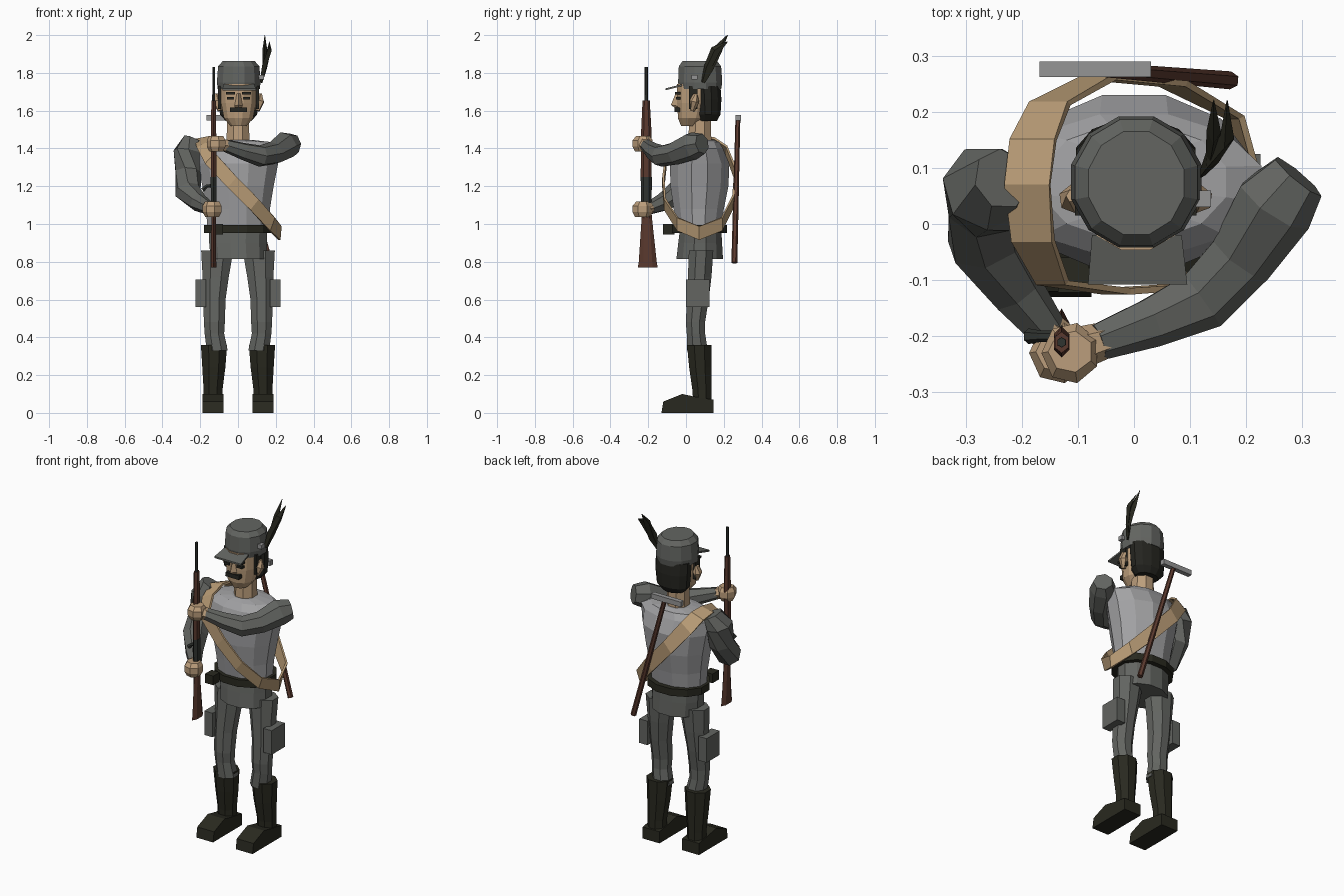
import bpy, bmesh, math
from mathutils import Vector


def mat(name, r, g, b):
    m = bpy.data.materials.new(name)
    m.diffuse_color = (r, g, b, 1)
    return m


VEST = mat("light grey cloth", .36, .36, .37)
CLOTH = mat("grey green cloth", .125, .13, .12)
DARK = mat("dark leather", .022, .022, .014)
HAIR = mat("black brown hair", .018, .018, .014)
SKIN = mat("skin", .50, .34, .20)
STRAP = mat("tan strap", .48, .33, .18)
WOOD = mat("red brown wood", .105, .042, .028)
STEEL = mat("grey steel", .30, .30, .30)
GUN = mat("gun metal", .03, .034, .03)


def make(name, bm, material):
    bmesh.ops.recalc_face_normals(bm, faces=bm.faces)
    me = bpy.data.meshes.new(name)
    bm.to_mesh(me)
    bm.free()
    me.materials.append(material)
    ob = bpy.data.objects.new(name, me)
    bpy.context.collection.objects.link(ob)
    return ob


def skin_rings(name, rings, material, closed=False):
    """Join rings of points with quads; cap the ends unless the rings form a loop."""
    bm = bmesh.new()
    vs = [[bm.verts.new(p) for p in r] for r in rings]
    n = len(vs[0])
    pairs = list(zip(vs, vs[1:])) + ([(vs[-1], vs[0])] if closed else [])
    for a, b in pairs:
        for i in range(n):
            j = (i + 1) % n
            bm.faces.new((a[i], a[j], b[j], b[i]))
    if not closed:
        bm.faces.new(vs[0])
        bm.faces.new(vs[-1])
    return make(name, bm, material)


def loft(name, sections, material, n=10, turn=0.5):
    """Stacked ellipses: (x centre, y front, y back, z, x radius)."""
    rings = []
    for cx, y0, y1, z, rx in sections:
        angs = [2 * math.pi * (i + turn) / n for i in range(n)]
        rings.append([(cx + rx * math.cos(a), (y0 + y1) / 2 + (y1 - y0) / 2 * math.sin(a), z)
                      for a in angs])
    return skin_rings(name, rings, material)


def tube(name, path, radii, material, n=7, flat=1.0):
    """Tapered limb along a path."""
    pts = [Vector(p) for p in path]
    rings = []
    for i, p in enumerate(pts):
        d = (pts[min(i + 1, len(pts) - 1)] - pts[max(i - 1, 0)]).normalized()
        q = d.to_track_quat('Z', 'Y')
        rings.append([p + q @ Vector((radii[i] * flat * math.cos(2 * math.pi * k / n),
                                      radii[i] * math.sin(2 * math.pi * k / n), 0)) for k in range(n)])
    return skin_rings(name, rings, material)


def box(name, lo, hi, material):
    rings = [[(lo[0], lo[1], z), (hi[0], lo[1], z), (hi[0], hi[1], z), (lo[0], hi[1], z)]
             for z in (lo[2], hi[2])]
    return skin_rings(name, rings, material)


def extrude_x(name, yz, x0, x1, material):
    return skin_rings(name, [[(x, y, z) for y, z in yz] for x in (x0, x1)], material)


def mirror(ob):
    m = ob.modifiers.new("mirror", 'MIRROR')
    m.use_axis = (True, False, False)
    return ob


# Legs, boots, shoes and thigh pouches
mirror(loft("trouser_leg", [(-.11, .0, .12, .33, .06), (-.125, .0, .105, .42, .056),
                            (-.125, -.005, .105, .48, .06), (-.125, .0, .125, .60, .064),
                            (-.118, .005, .14, .72, .075), (-.11, .01, .15, .86, .092)], CLOTH, 8))
mirror(loft("boot_shaft", [(-.132, .035, .14, .03, .056), (-.132, .03, .14, .12, .054),
                           (-.128, .012, .14, .24, .066), (-.127, .0, .14, .36, .075)], DARK, 8))
mirror(extrude_x("shoe", [(-.13, 0), (.145, 0), (.145, .07), (.05, .085), (-.02, .10), (-.12, .06)],
                 -.188, -.076, DARK))
mirror(box("thigh_pouch", (-.225, .0, .56), (-.17, .125, .705), CLOTH))

# Jacket skirt, belt and torso
loft("jacket_skirt", [(.005, -.055, .20, .815, .155), (.0, -.045, .195, .90, .158),
                      (.0, -.035, .19, .98, .16)], CLOTH, 12)
loft("belt", [(.0, -.08, .222, .952, .186), (.0, -.08, .222, .995, .186)], DARK, 12)
box("belt_pouch", (-.135, -.122, .945), (-.08, -.06, 1.0), DARK)
loft("torso", [(.0, -.055, .19, .98, .168), (.0, -.07, .205, 1.08, .175), (.0, -.088, .23, 1.2, .195),
               (.0, -.09, .235, 1.32, .22), (.0, -.06, .20, 1.40, .235), (.0, -.03, .18, 1.435, .17),
               (.0, .0, .15, 1.445, .08)], VEST, 12)

# Neck and head
loft("neck", [(.0, .005, .14, 1.42, .066), (.0, .015, .135, 1.58, .062)], SKIN, 8)
loft("head", [(.003, -.028, .07, 1.52, .045), (.003, -.045, .11, 1.56, .08),
              (.003, -.05, .14, 1.64, .096), (.003, -.05, .15, 1.74, .098)], SKIN, 12)
loft("hair", [(.003, .06, .165, 1.545, .07), (.003, .05, .185, 1.58, .102),
              (.003, .045, .19, 1.66, .11), (.003, .04, .185, 1.73, .11)], HAIR, 12)
for s in (-1, 1):
    x = .003 + s * .1
    box("sideburn", (x - .008, .015, 1.61), (x + .008, .06, 1.73), HAIR)
    tube("ear", [(x, .035, 1.60), (x + s * .012, .045, 1.65), (x + s * .012, .05, 1.69)],
         [.012, .026, .012], SKIN, 6)
    e = .003 + s * .042
    box("eye", (e - .018, -.054, 1.658), (e + .018, -.03, 1.672), HAIR)
    box("eyebrow", (e - .024, -.057, 1.686), (e + .024, -.03, 1.698), HAIR)
skin_rings("nose", [[(-.008, -.045, 1.69), (.014, -.045, 1.69), (.003, -.056, 1.69)],
                    [(-.02, -.045, 1.625), (.026, -.045, 1.625), (.003, -.08, 1.63)],
                    [(-.012, -.045, 1.612), (.018, -.045, 1.612), (.003, -.058, 1.615)]], SKIN)
extrude_x("moustache", [(-.062, 1.592), (-.03, 1.592), (-.03, 1.616), (-.06, 1.616)], -.042, .048, HAIR)

# Cap with peak, clip and feathers
loft("cap", [(.004, -.04, .19, 1.715, .115), (.004, -.046, .196, 1.75, .12),
             (.004, -.042, .19, 1.835, .113), (.004, -.022, .168, 1.862, .088)], CLOTH, 12)
skin_rings("cap_peak", [[(-.075, -.02, z + .022), (-.082, -.108, z), (.095, -.108, z), (.085, -.02, z + .022)]
                        for z in (1.708, 1.718)], CLOTH)
box("cap_clip", (.105, .03, 1.765), (.137, .06, 1.79), STEEL)
for tipx, tipz, dy in ((.142, 2.0, 0), (.166, 1.965, -.01)):
    tube("feather", [(.122, .09, 1.75), (.14, .125 + dy, 1.83), (tipx, .165 + dy, 1.92),
                     (tipx, .22, tipz)], [.012, .024, .026, .002], DARK, 4, .5)

# Arms and hands
tube("right_sleeve", [(-.235, .08, 1.445), (-.265, .065, 1.38), (-.265, .04, 1.27), (-.265, -.03, 1.17),
                      (-.21, -.12, 1.115), (-.155, -.19, 1.085)],
     [.055, .078, .072, .07, .05, .036], CLOTH)
tube("left_sleeve", [(.292, .085, 1.425), (.25, .035, 1.415), (.19, -.06, 1.375), (.12, -.135, 1.36),
                     (.03, -.175, 1.385), (-.065, -.21, 1.415)],
     [.055, .075, .062, .058, .046, .034], CLOTH)
for name, z, dx in (("left_hand", 1.425, .012), ("right_hand", 1.078, -.01)):
    loft(name, [(-.125 + dx, -.27, -.19, z - .042, .038), (-.125 + dx, -.285, -.175, z - .015, .052),
                (-.125 + dx, -.285, -.175, z + .018, .052), (-.125 + dx, -.265, -.19, z + .04, .04)], SKIN, 7)
tube("left_wrist", [(-.045, -.205, 1.41), (-.11, -.225, 1.425)], [.032, .04], SKIN, 6)
tube("right_wrist", [(-.175, -.17, 1.095), (-.135, -.21, 1.08)], [.032, .038], SKIN, 6)

# Rifle held upright
RX = -.129
loft("rifle_barrel", [(RX, -.222, -.2, 1.2, .01), (RX, -.22, -.202, 1.83, .008)], GUN, 6)
loft("rifle_forestock", [(RX, -.24, -.182, 1.24, .016), (RX, -.238, -.182, 1.48, .016),
                         (RX, -.23, -.192, 1.655, .014)], WOOD, 6)
loft("rifle_receiver", [(RX, -.237, -.183, 1.09, .017), (RX, -.24, -.18, 1.25, .018)], GUN, 6)
loft("rifle_stock", [(RX, -.255, -.15, .77, .016), (RX, -.25, -.155, .80, .016),
                     (RX, -.235, -.18, 1.03, .014), (RX, -.23, -.187, 1.12, .014)], WOOD, 6)
tube("rifle_bolt", [(RX, -.2, 1.205), (-.165, -.2, 1.2), (-.188, -.2, 1.18)], [.01, .01, .014], GUN, 6)

# Diagonal strap: centre point, then width direction in x and z
STRIP = [(-.19, .07, 1.452, .04, .008), (-.18, -.03, 1.42, .036, .02), (-.145, -.105, 1.345, .026, .028),
         (-.03, -.12, 1.22, .024, .028), (.085, -.112, 1.105, .022, .028), (.178, -.045, 1.0, .012, .034),
         (.222, .07, .952, .003, .036), (.18, .19, 1.0, .012, .034), (.07, .25, 1.12, .024, .03),
         (-.06, .262, 1.265, .026, .03), (-.15, .215, 1.385, .034, .026), (-.18, .15, 1.44, .04, .014)]
centre = Vector((0, .07, 1.2))
rings = []
for x, y, z, wx, wz in STRIP:
    p, w = Vector((x, y, z)), Vector((wx, 0, wz))
    out = p - centre
    out -= w * (out.dot(w) / w.dot(w))
    out = out.normalized() * .006
    rings.append([p - w - out, p + w - out, p + w + out, p - w + out])
skin_rings("shoulder_strap", rings, STRAP, closed=True)

# Long-handled tool carried on the back
tube("tool_handle", [(.172, .256, .795), (-.055, .275, 1.57)], [.016, .013], WOOD, 6)
box("tool_head", (-.168, .262, 1.547), (.03, .29, 1.577), STEEL)
